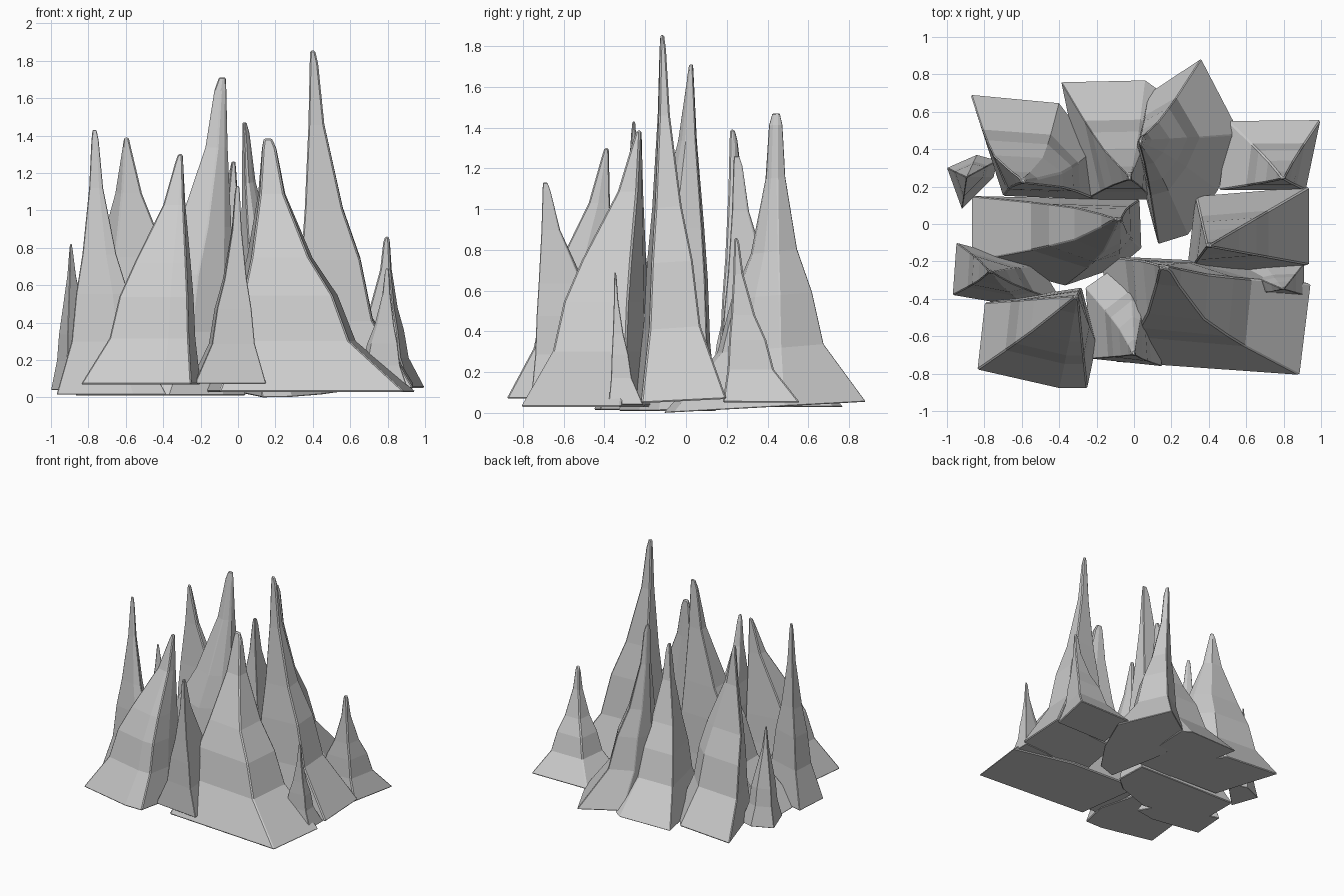
import bpy, bmesh

if "Cube" in bpy.data.objects:
    bpy.data.objects.remove(bpy.data.objects["Cube"])

# Shared flare: (height fraction, share of base footprint left)
FLARE = [(0, 1), (0.20, 0.60), (0.38, 0.48), (0.53, 0.31), (0.78, 0.13), (0.96, 0.07), (1, 0.04)]


def spire(name, base, apex, z0=0.03, kx=1.0, ky=1.0, tilt=0.0):
    """Loft a crooked rock spire from a base outline to an off-centre tip.
    kx, ky below 1 make the flanks fuller, above 1 more hollow.
    tilt raises the base towards the back."""
    bm = bmesh.new()
    ax, ay, az = apex
    y0 = min(y for _, y in base)
    rings = []
    for t, s in FLARE:
        # the fullness fades out towards the tip
        fade = 1.0 if t < 0.6 else (0.5 if t < 0.9 else 0.0)
        sx = s ** (1 + (kx - 1) * fade)
        sy = s ** (1 + (ky - 1) * fade)
        rings.append([bm.verts.new((ax + (x - ax) * sx, ay + (y - ay) * sy,
                                    z0 + (az - z0) * t + tilt * (y - y0) * (1 - t)))
                      for x, y in base])
    n = len(base)
    for lo, hi in zip(rings, rings[1:]):
        for i in range(n):
            j = (i + 1) % n
            bm.faces.new((lo[i], lo[j], hi[j], hi[i]))
    bm.faces.new(rings[0])
    bm.faces.new(rings[-1])
    bmesh.ops.recalc_face_normals(bm, faces=bm.faces[:])
    me = bpy.data.meshes.new(name)
    bm.to_mesh(me)
    bm.free()
    ob = bpy.data.objects.new(name, me)
    bpy.context.collection.objects.link(ob)
    # Thin chipped edges
    bev = ob.modifiers.new("chipped_edges", 'BEVEL')
    bev.width = 0.008
    bev.segments = 1
    bev.limit_method = 'ANGLE'
    bev.angle_limit = 0.7
    return ob


# Back row
spire("spire_back_left", [(-.875, .695), (-.40, .65), (-.21, .40), (-.20, .13), (-.70, .15)],
      (-.60, .22, 1.39), 0.03, kx=0.5)
spire("spire_back_middle", [(-.39, .76), (.06, .77), (.13, .72), (.10, .13), (-.26, .13)],
      (-.02, .24, 1.26), 0.03, kx=0.8)
spire("spire_back_tall", [(.08, .70), (.36, .885), (.57, .48), (.45, .18), (.29, -.06), (.13, -.11), (.0, .38)],
      (.025, .445, 1.47), 0.0, ky=1.25, tilt=0.055)
spire("spire_back_right", [(.50, .555), (1.0, .56), (.92, .18), (.45, .18)],
      (.80, .24, .86), 0.05, kx=1.1)

# Middle row
spire("spire_left_small", [(-1.0, .30), (-.84, .37), (-.73, .34), (-.75, .25), (-.92, .08)],
      (-.895, .25, .82), 0.04, kx=0.7, ky=0.7)
spire("spire_middle_left", [(-.87, .15), (.03, .13), (.04, -.13), (-.08, -.23), (-.37, -.33), (-.87, -.20)],
      (-.07, .03, 1.71), 0.01, ky=0.6)
spire("spire_middle_right", [(.33, .15), (.94, .20), (.94, -.22), (.28, -.27)],
      (.39, -.12, 1.855), 0.045, tilt=0.05)

# Front row
spire("spire_left_narrow", [(-.95, -.10), (-.50, -.22), (-.38, -.42), (-.56, -.45), (-.97, -.38)],
      (-.77, -.255, 1.43), 0.015, ky=0.8)
spire("spire_front_left", [(-.80, -.42), (-.28, -.34), (-.20, -.64), (-.25, -.88), (-.40, -.88), (-.84, -.78)],
      (-.30, -.38, 1.30), 0.07, kx=0.65, ky=0.6)
spire("spire_front_middle", [(-.26, -.34), (-.03, -.18), (.11, -.22), (.15, -.76), (-.23, -.72)],
      (.0, -.70, 1.13), 0.075, ky=0.8)
spire("spire_front_right", [(-.18, -.17), (.45, -.20), (.95, -.32), (.89, -.81), (-.10, -.74)],
      (.15, -.22, 1.385), 0.03, ky=0.6)
spire("spire_right_small", [(.57, -.25), (.70, -.22), (.91, -.21), (.91, -.38), (.62, -.38)],
      (.80, -.35, .69), 0.04)
